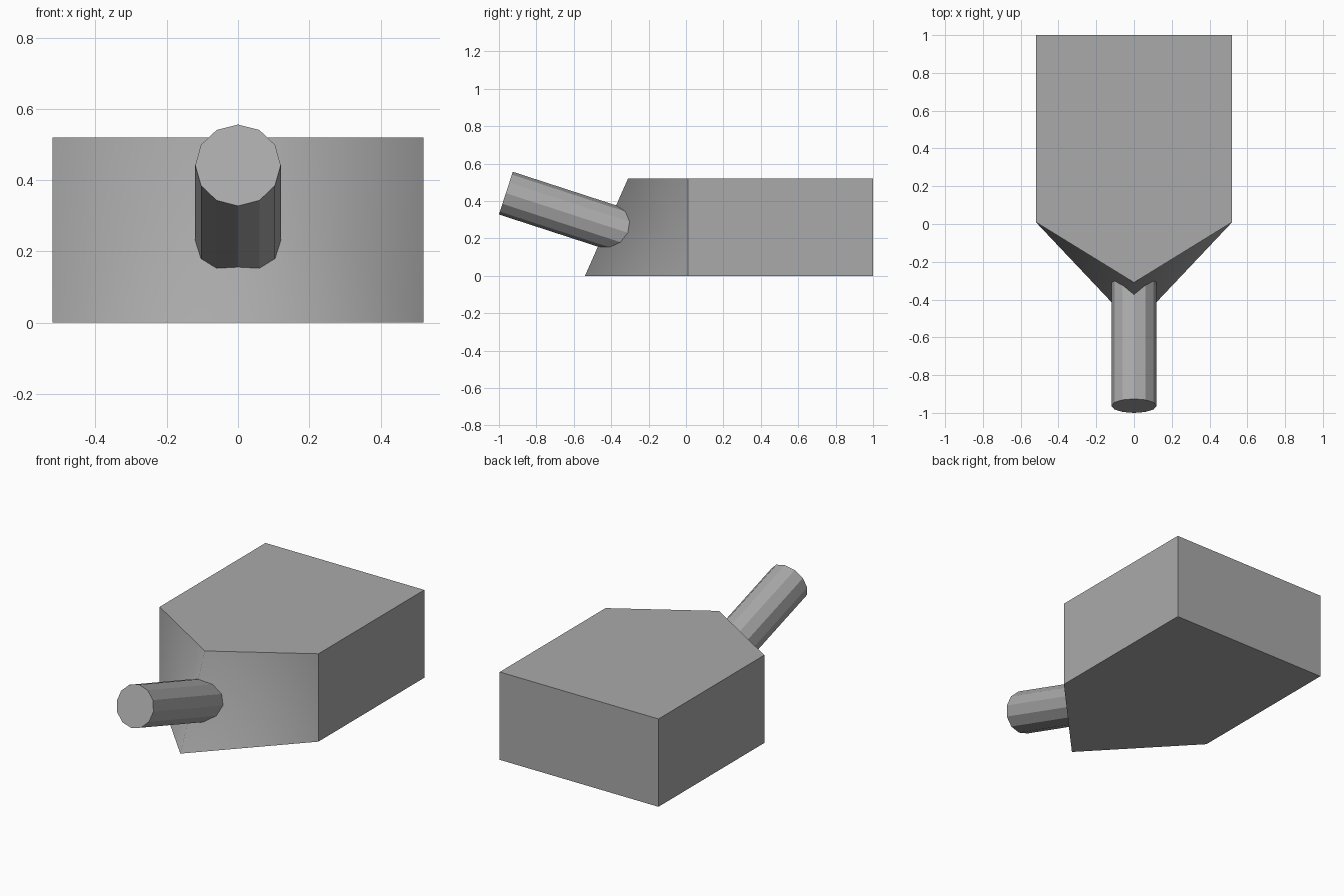
import bpy, bmesh, math
from mathutils import Vector, Matrix

default = bpy.data.objects.get("Cube")
if default:
    bpy.data.objects.remove(default, do_unlink=True)

# Single grey material
grey = bpy.data.materials.new("mid_grey")
grey.use_nodes = True
COLOUR = (0.40, 0.40, 0.40, 1.0)
grey.diffuse_color = COLOUR
grey.node_tree.nodes["Principled BSDF"].inputs["Base Color"].default_value = COLOUR


def add_object(name, bm):
    bmesh.ops.recalc_face_normals(bm, faces=bm.faces[:])
    mesh = bpy.data.meshes.new(name)
    bm.to_mesh(mesh)
    bm.free()
    mesh.materials.append(grey)
    obj = bpy.data.objects.new(name, mesh)
    bpy.context.collection.objects.link(obj)
    return obj


# Body: five-sided block whose pointed nose leans back towards the top
W, H, BACK, SHOULDER = 0.52, 0.52, 1.0, 0.01
NOSE_BOTTOM, NOSE_TOP = -0.54, -0.31


def outline(nose_y):
    return [(-W, BACK), (-W, SHOULDER), (0, nose_y), (W, SHOULDER), (W, BACK)]


bm = bmesh.new()
low = [bm.verts.new((x, y, 0)) for x, y in outline(NOSE_BOTTOM)]
high = [bm.verts.new((x, y, H)) for x, y in outline(NOSE_TOP)]
bm.faces.new(low)
bm.faces.new(high)
for a, b in ((0, 1), (3, 4), (4, 0)):
    bm.faces.new((low[a], low[b], high[b], high[a]))

# Nose cheeks: each splits from the low shoulder to the top of the nose
nose = []
for s in (1, 3):
    nose.append(bm.faces.new((low[2], low[s], high[2])))
    nose.append(bm.faces.new((low[s], high[s], high[2])))
for f in nose:
    f.smooth = True

# The nose shades smoothly across its ridge, all other edges stay crisp
for e in bm.edges:
    e.smooth = all(f.smooth for f in e.link_faces)
add_object("body", bm)

# Spout: twelve-sided rod sloping down into the nose
RADIUS, LENGTH, TILT = 0.12, 0.8, math.radians(18)
axis = Vector((0, math.cos(TILT), -math.sin(TILT)))
up = Vector((0, math.sin(TILT), math.cos(TILT)))
tip = Vector((0, -0.963, 0.442))
centre = tip + axis * LENGTH / 2
frame = Matrix((Vector((1, 0, 0)), up, -axis)).transposed().to_4x4()
bm = bmesh.new()
bmesh.ops.create_cone(bm, cap_ends=True, segments=12, radius1=RADIUS,
                      radius2=RADIUS, depth=LENGTH,
                      matrix=Matrix.Translation(centre) @ frame)
add_object("spout", bm)
